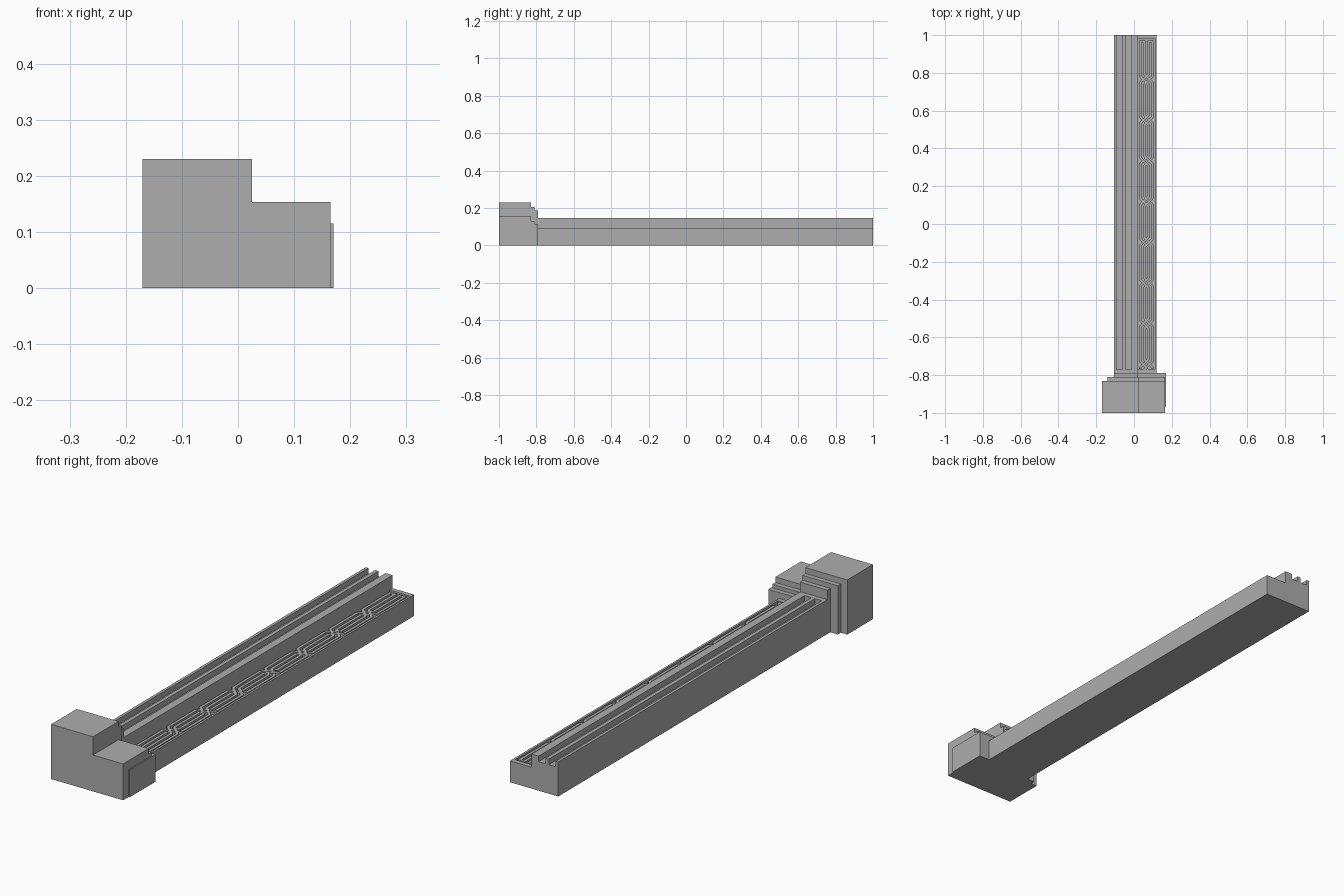
import bpy, bmesh
from mathutils import Vector

cube = bpy.data.objects.get("Cube")
if cube:
    bpy.data.objects.remove(cube, do_unlink=True)

stone = bpy.data.materials.new("grey_stone")
stone.use_nodes = True
GREY = (0.42, 0.42, 0.42, 1)
stone.diffuse_color = GREY
stone.node_tree.nodes["Principled BSDF"].inputs["Base Color"].default_value = GREY


def finish(name, bm):
    bmesh.ops.recalc_face_normals(bm, faces=bm.faces)
    mesh = bpy.data.meshes.new(name)
    bm.to_mesh(mesh)
    bm.free()
    mesh.materials.append(stone)
    ob = bpy.data.objects.new(name, mesh)
    bpy.context.collection.objects.link(ob)
    return ob


def prism(name, profile, y0, y1):
    """Extrude an x-z outline along y."""
    bm = bmesh.new()
    face = bm.faces.new([bm.verts.new((x, y0, z)) for x, z in profile])
    ext = bmesh.ops.extrude_face_region(bm, geom=[face])
    moved = [v for v in ext["geom"] if isinstance(v, bmesh.types.BMVert)]
    bmesh.ops.translate(bm, verts=moved, vec=(0, y1 - y0, 0))
    return finish(name, bm)


def box(name, x0, x1, y0, y1, z0, z1):
    return prism(name, [(x0, z0), (x1, z0), (x1, z1), (x0, z1)], y0, y1)


def stepped(name, x0, xs, x1, high, low, y0, y1):
    return prism(name, [(x0, 0), (x1, 0), (x1, low), (xs, low), (xs, high), (x0, high)], y0, y1)


def strip(name, path, width, z0, z1):
    """Flat raised band following an x-y path with mitred corners."""
    bm = bmesh.new()
    pts = [Vector(p) for p in path]
    rings = []
    for i, p in enumerate(pts):
        a = (p - pts[i - 1]).normalized() if i else (pts[1] - p).normalized()
        b = (pts[i + 1] - p).normalized() if i < len(pts) - 1 else a
        na, nb = Vector((-a.y, a.x)), Vector((-b.y, b.x))
        m = (na + nb).normalized()
        off = m * (width / 2 / m.dot(na))
        rings.append([bm.verts.new((q.x, q.y, z)) for q, z in
                      ((p - off, z0), (p + off, z0), (p + off, z1), (p - off, z1))])
    for r, s in zip(rings, rings[1:]):
        for k in range(4):
            n = (k + 1) % 4
            bm.faces.new((r[k], r[n], s[n], s[k]))
    bm.faces.new(rings[0])
    bm.faces.new(rings[-1])
    return finish(name, bm)


# Plinth and its stepped mouldings
stepped("plinth", -0.17, 0.025, 0.165, 0.23, 0.153, -1, -0.83)
stepped("upper_moulding", -0.14, 0.025, 0.165, 0.205, 0.13, -0.83, -0.81)
stepped("lower_moulding", -0.105, 0.022, 0.17, 0.185, 0.115, -0.81, -0.79)
box("plinth_side_plate", 0.165, 0.17, -0.965, -0.81, 0, 0.115)

# Shaft core with two flutes that stop short of the plinth
HIGH, FLUTE, RIM, FLOOR = 0.145, 0.122, 0.09, 0.073
START, END, STOP = -0.79, 1.0, -0.77
flutes = [(-0.093, -0.061), (-0.045, -0.013)]
outline = [(-0.105, 0)]
outline += [(0.12, 0), (0.12, FLOOR), (0.02, FLOOR), (0.02, HIGH)]
for x0, x1 in reversed(flutes):
    outline += [(x1, HIGH), (x1, FLUTE), (x0, FLUTE), (x0, HIGH)]
outline.append((-0.105, HIGH))
prism("shaft", outline, STOP, END)
stepped("shaft_base", -0.105, 0.02, 0.12, HIGH, RIM, START, STOP)

# Rim around the sunken panel
box("panel_side_rim", 0.111, 0.12, STOP, END, FLOOR, RIM)
box("panel_end_rim", 0.02, 0.111, 0.98, END, FLOOR, RIM)

# Interlaced bands: two mirrored pairs crossing at regular knots
CENTRE, PITCH, FIRST, KNOTS = 0.0655, 0.2155, -0.743, 8
OUT, INN, SKEW = 0.033, 0.011, 0.0046


def band_path(lane, mirror):
    x = lane
    path = [(CENTRE + mirror * x, STOP + 0.002)]
    for k in range(KNOTS):
        y = FIRST + k * PITCH
        new = x + 2 * (OUT - INN) * (1 if x < 0 else -1)
        shift = SKEW if abs(x) > 0.02 else -SKEW
        half = abs(new - x) / 2
        path += [(CENTRE + mirror * x, y - half + shift),
                 (CENTRE + mirror * new, y + half + shift)]
        x = new
    path.append((CENTRE + mirror * x, 0.972))
    return path


for side, mirror, top in (("left", 1, 0.088), ("right", -1, 0.0875)):
    for label, lane in (("outer", -OUT), ("inner", -INN)):
        strip(f"{side}_{label}_band", band_path(lane, mirror), 0.012, FLOOR - 0.002, top)

# Closing bars joining the band ends into loops
for x in (-OUT, INN):
    box("band_end_bar", CENTRE + x - 0.006, CENTRE + x + OUT - INN + 0.006,
        0.96, 0.972, FLOOR - 0.002, 0.087)
